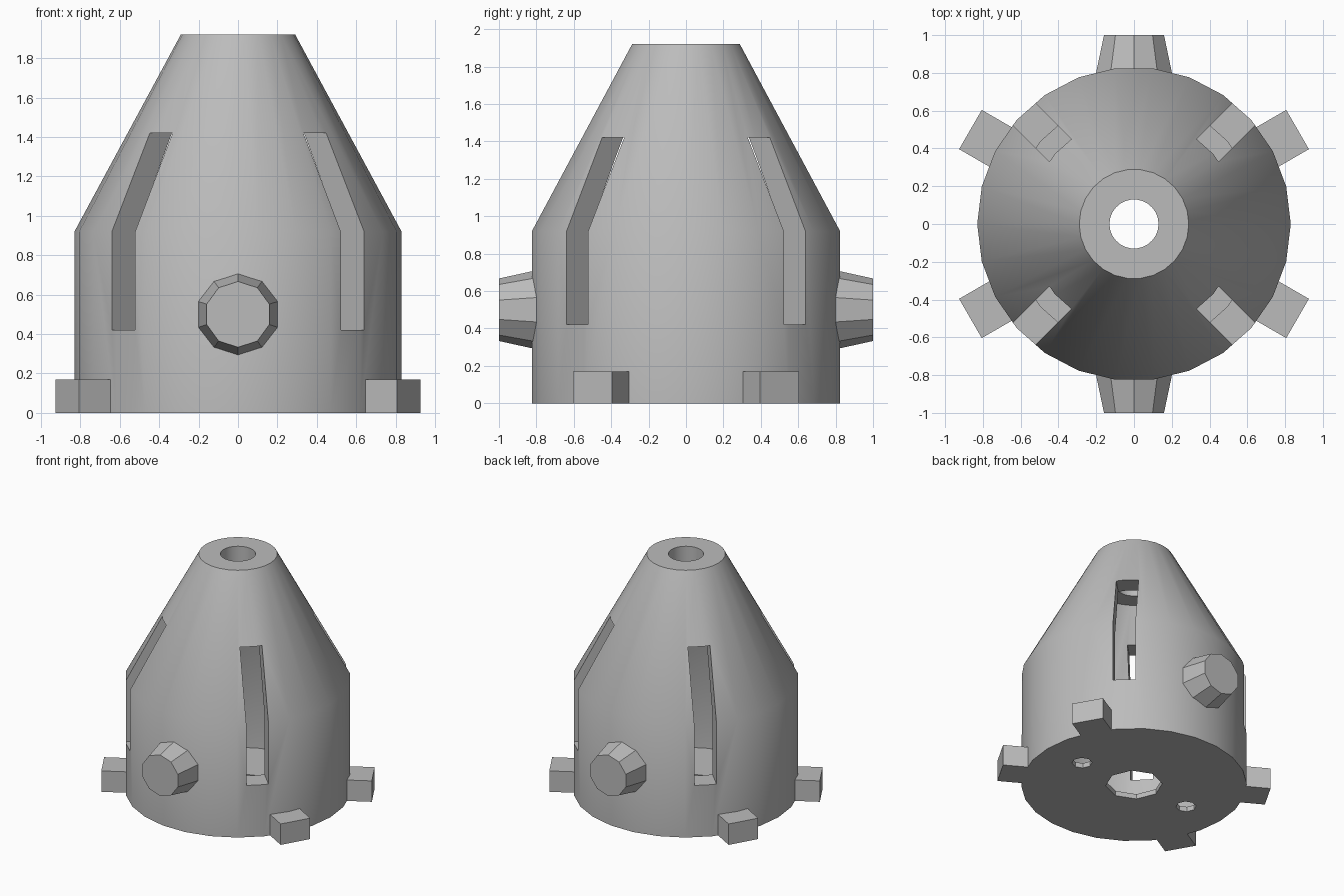
import bpy, bmesh, math
from mathutils import Matrix, Vector

cube = bpy.data.objects.get("Cube")
if cube:
    bpy.data.objects.remove(cube)

grey = bpy.data.materials.new("plain_grey")
grey.use_nodes = True
GREY = (0.5, 0.5, 0.5, 1)
grey.diffuse_color = GREY
grey.node_tree.nodes["Principled BSDF"].inputs["Base Color"].default_value = GREY


def finish(name, bm):
    """Turn a bmesh into a linked grey object."""
    bmesh.ops.recalc_face_normals(bm, faces=bm.faces)
    mesh = bpy.data.meshes.new(name)
    bm.to_mesh(mesh)
    bm.free()
    mesh.materials.append(grey)
    obj = bpy.data.objects.new(name, mesh)
    bpy.context.collection.objects.link(obj)
    return obj


def box(name, size, centre, angle):
    bm = bmesh.new()
    matrix = (Matrix.Rotation(math.radians(angle), 4, "Z")
              @ Matrix.Translation(centre) @ Matrix.Diagonal((*size, 1)))
    bmesh.ops.create_cube(bm, size=1, matrix=matrix)
    return finish(name, bm)


def prism(name, sides, r1, r2, depth, matrix):
    bm = bmesh.new()
    bmesh.ops.create_cone(bm, cap_ends=True, segments=sides, radius1=r1,
                          radius2=r2, depth=depth, matrix=matrix)
    return finish(name, bm)


def revolve(name, profile, sides):
    """Spin a closed (radius, height) profile round the z axis."""
    bm = bmesh.new()
    rings = []
    for i in range(sides):
        a = math.tau * i / sides
        rings.append([bm.verts.new((r * math.cos(a), r * math.sin(a), z))
                      for r, z in profile])
    n = len(profile)
    for i in range(sides):
        here, after = rings[i], rings[(i + 1) % sides]
        for j in range(n):
            k = (j + 1) % n
            bm.faces.new((here[j], after[j], after[k], here[k]))
    return finish(name, bm)


# Hollow shell: floor, wall, cone and top bore
FLOOR = 0.04
shell = revolve("shell", [
    (0.1, 0), (0.83, 0), (0.83, 0.92), (0.29, 1.92), (0.13, 1.92),
    (0.13, 1.68), (0.27, 1.68), (0.66, 0.92), (0.66, FLOOR), (0.1, FLOOR)], 26)

# Cutters: crossed wall slots and floor holes
cutters = [box("slot_cutter", (2, 0.165, 1), (0, 0, 0.92), a) for a in (45, 135)]
for x, r in ((0, 0.21), (0.5, 0.075), (-0.5, 0.075)):
    cutters.append(prism("hole_cutter", 8, r, r, 0.3, Matrix.Translation((x, 0, 0))))
for cutter in cutters:
    mod = shell.modifiers.new("cut", "BOOLEAN")
    mod.operation = "DIFFERENCE"
    mod.solver = "EXACT"
    mod.object = cutter
bpy.context.view_layer.update()
cut_mesh = bpy.data.meshes.new_from_object(
    shell.evaluated_get(bpy.context.evaluated_depsgraph_get()))
shell.modifiers.clear()
shell.data = cut_mesh
for cutter in cutters:
    bpy.data.objects.remove(cutter)

bpy.ops.object.select_all(action="DESELECT")
shell.select_set(True)
bpy.context.view_layer.objects.active = shell
bpy.ops.object.shade_smooth_by_angle(angle=math.radians(30))

# Tapered side knobs, front and back
for name, side in (("front_knob", -1), ("back_knob", 1)):
    turn = Matrix.Rotation(math.radians(-90 * side), 4, "X")
    prism(name, 10, 0.22, 0.167, 0.24,
          Matrix.Translation((0, 0.88 * side, 0.5)) @ turn)

# Base lugs
for name, angle in (("back_left_lug", 30), ("back_right_lug", 150),
                    ("front_right_lug", 210), ("front_left_lug", 330)):
    box(name, (0.28, 0.24, 0.17), (0.86, 0, 0.085), angle)
